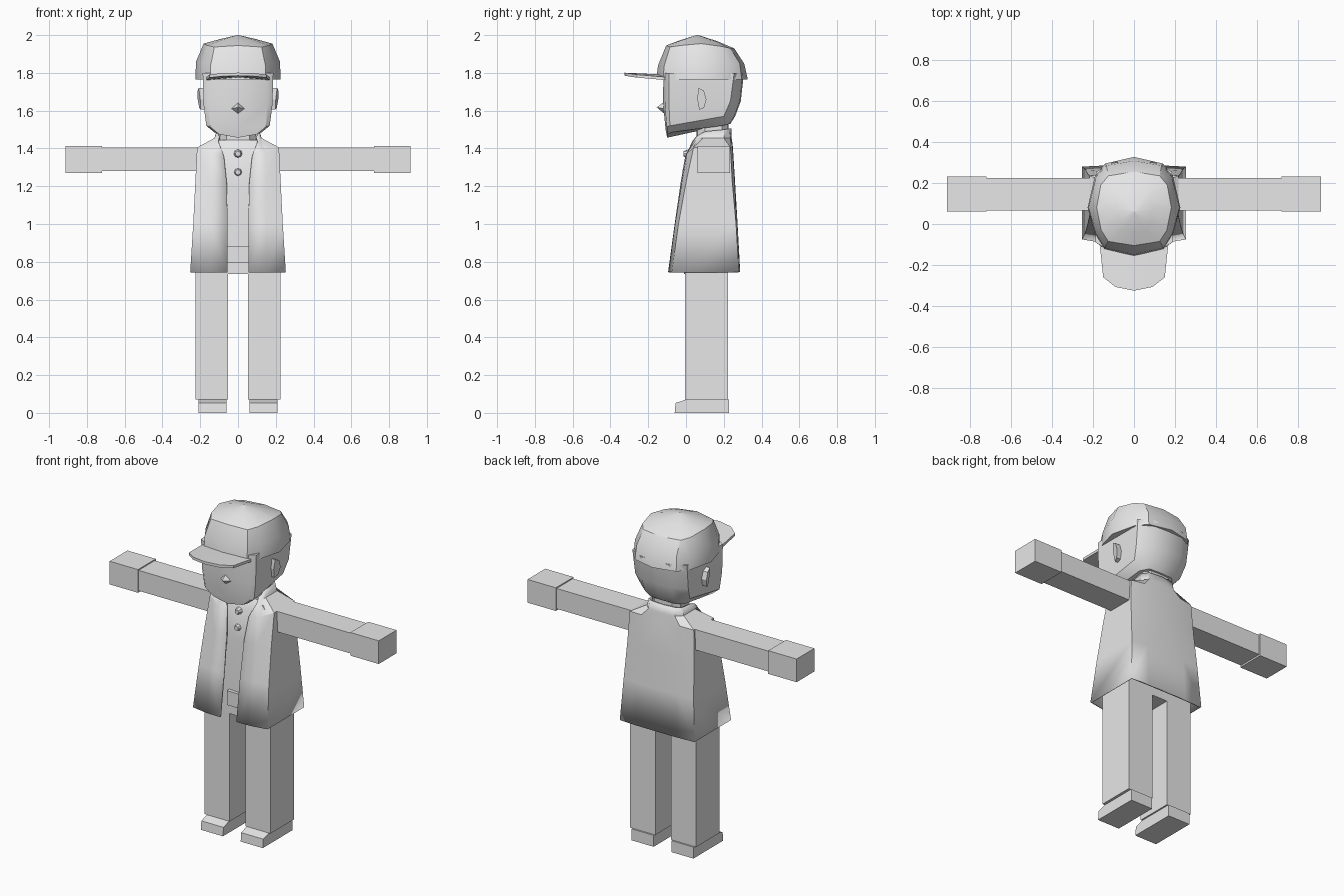
import bpy, bmesh, math
from mathutils import Matrix

grey = bpy.data.materials.new("plain grey")
grey.diffuse_color = (0.8, 0.8, 0.8, 1)


def make(name, verts, faces, mirror=False, smooth=None, thick=0):
    me = bpy.data.meshes.new(name)
    me.from_pydata(verts, [], faces)
    me.materials.append(grey)
    ob = bpy.data.objects.new(name, me)
    bpy.context.collection.objects.link(ob)
    if smooth:
        bpy.ops.object.select_all(action='DESELECT')
        ob.select_set(True)
        bpy.context.view_layer.objects.active = ob
        bpy.ops.object.shade_smooth_by_angle(angle=math.radians(smooth))
    if mirror:
        m = ob.modifiers.new("mirror", 'MIRROR')
        m.merge_threshold = 0.0005
    if thick:
        s = ob.modifiers.new("thickness", 'SOLIDIFY')
        s.thickness = thick
        s.offset = -1
    return ob


def loft(name, rows, bottom=True, top=True, **kw):
    """Half shell: rows go upward, columns run front -> right side -> back."""
    n = len(rows[0])
    verts = [p for r in rows for p in r]
    faces = [(r * n + c, r * n + c + 1, (r + 1) * n + c + 1, (r + 1) * n + c)
             for r in range(len(rows) - 1) for c in range(n - 1)]
    if bottom:
        faces.append(tuple(reversed(range(n))))
    if top:
        faces.append(tuple(range((len(rows) - 1) * n, len(rows) * n)))
    return make(name, verts, faces, mirror=True, **kw)


def flat(z, pts):
    return [(x, y, z) for x, y in pts]


def box(name, x0, x1, y0, y1, z0, z1, mirror=False):
    v = [(x, y, z) for z in (z0, z1) for x, y in ((x0, y0), (x1, y0), (x1, y1), (x0, y1))]
    f = [(3, 2, 1, 0), (4, 5, 6, 7), (0, 1, 5, 4), (1, 2, 6, 5), (2, 3, 7, 6), (3, 0, 4, 7)]
    return make(name, v, f, mirror=mirror)


# legs, shoes, arms, hands
box("legs", 0.053, 0.224, -0.005, 0.222, 0.072, 0.85, True)
shoe = [(-0.06, 0), (0.228, 0), (0.228, 0.07), (0.0, 0.07), (-0.055, 0.053)]
make("shoes", [(x, y, z) for x in (0.06, 0.21) for y, z in shoe],
     [(4, 3, 2, 1, 0), (5, 6, 7, 8, 9)] +
     [(i, (i + 1) % 5, 5 + (i + 1) % 5, 5 + i) for i in range(5)], mirror=True)
box("arms", 0.17, 0.73, 0.066, 0.224, 1.28, 1.405, True)
box("hands", 0.72, 0.912, 0.06, 0.232, 1.27, 1.412, True)

# torso, belt buckle, neck
loft("torso", [flat(0.735, [(0, -0.01), (0.2, -0.005), (0.2, 0.222), (0, 0.222)]),
               flat(1.2, [(0, -0.01), (0.19, 0.005), (0.19, 0.222), (0, 0.222)]),
               flat(1.39, [(0, 0.01), (0.18, 0.03), (0.18, 0.222), (0, 0.222)]),
               flat(1.445, [(0, 0.05), (0.1, 0.06), (0.1, 0.215), (0, 0.215)])], smooth=30)
box("buckle", -0.055, 0.055, -0.03, 0.0, 0.795, 0.883)
loft("neck", [flat(z, [(0, 0.055), (0.06, 0.06), (0.095, 0.1), (0.095, 0.19),
                       (0.06, 0.222), (0, 0.225)]) for z in (1.4, 1.56)], smooth=30)

# shirt buttons
for i, (z, y) in enumerate(((1.372, 0.0), (1.274, -0.006))):
    bm = bmesh.new()
    bmesh.ops.create_cone(bm, cap_ends=True, segments=8, radius1=0.023, radius2=0.014, depth=0.024,
                          matrix=Matrix.Translation((0, y, z)) @ Matrix.Rotation(math.pi / 2, 4, 'X'))
    me = bpy.data.meshes.new("button")
    bm.to_mesh(me)
    bm.free()
    me.materials.append(grey)
    bpy.context.collection.objects.link(bpy.data.objects.new(f"button_{i + 1}", me))

# open coat with sloping shoulders and a raised collar
loft("coat", [
    flat(0.745, [(0.055, -0.095), (0.15, -0.093), (0.253, -0.075), (0.253, 0.28), (0.13, 0.286), (0, 0.287)]),
    flat(1.0, [(0.055, -0.06), (0.15, -0.058), (0.237, -0.04), (0.237, 0.265), (0.13, 0.272), (0, 0.273)]),
    flat(1.22, [(0.06, -0.028), (0.145, -0.022), (0.226, 0.0), (0.226, 0.245), (0.13, 0.258), (0, 0.26)]),
    [(0.075, -0.004, 1.36), (0.145, 0.005, 1.375), (0.217, 0.04, 1.405),
     (0.217, 0.235, 1.405), (0.13, 0.246, 1.41), (0, 0.248, 1.41)],
    [(0.105, 0.035, 1.44), (0.115, 0.055, 1.45), (0.125, 0.09, 1.455),
     (0.125, 0.2, 1.455), (0.09, 0.235, 1.455), (0, 0.242, 1.455)],
    [(0.1, 0.055, 1.465), (0.108, 0.07, 1.475), (0.112, 0.1, 1.49),
     (0.112, 0.2, 1.5), (0.085, 0.23, 1.505), (0, 0.24, 1.505)],
], bottom=False, top=False, smooth=35, thick=0.01)

# head with bevelled face edges and a slanted jaw
loft("head", [
    [(0, -0.1, 1.457), (0.1, -0.097, 1.475), (0.125, -0.08, 1.485), (0.12, 0.19, 1.52), (0.08, 0.23, 1.53), (0, 0.235, 1.53)],
    [(0, -0.108, 1.5), (0.148, -0.102, 1.515), (0.168, -0.085, 1.52), (0.165, 0.2, 1.57), (0.1, 0.255, 1.57), (0, 0.26, 1.57)],
    [(0, -0.121, 1.63), (0.155, -0.112, 1.63), (0.182, -0.09, 1.63), (0.18, 0.235, 1.65), (0.1, 0.285, 1.65), (0, 0.29, 1.65)],
    flat(1.8, [(0, -0.12), (0.15, -0.112), (0.187, -0.09), (0.185, 0.255), (0.1, 0.302), (0, 0.307)]),
], smooth=32)

# nose and ears
make("nose", [(0, -0.155, 1.618), (-0.036, -0.115, 1.61), (0, -0.108, 1.578), (0.036, -0.115, 1.61), (0, -0.115, 1.647)],
     [(0, 1, 2), (0, 2, 3), (0, 3, 4), (0, 4, 1), (4, 3, 2, 1)])
ear = [(0.06, 1.66), (0.07, 1.605), (0.095, 1.615), (0.108, 1.66), (0.095, 1.705), (0.065, 1.72)]
make("ears", [(0.17, y, z) for y, z in ear] +
     [(0.2 + 0.28 * (y - 0.06) + 0.1 * (z - 1.66), y, z) for y, z in ear],
     [(5, 4, 3, 2, 1, 0), (6, 7, 8, 9, 10, 11)] +
     [(i, (i + 1) % 6, 6 + (i + 1) % 6, 6 + i) for i in range(6)], mirror=True)

# cap crown: faceted dome rising to a shallow peak
loft("cap_crown", [
    [(0, -0.158, 1.765), (0.145, -0.122, 1.765), (0.19, -0.05, 1.765), (0.226, 0.08, 1.765),
     (0.19, 0.235, 1.765), (0.14, 0.295, 1.765), (0, 0.327, 1.765)],
    [(0, -0.148, 1.84), (0.145, -0.115, 1.84), (0.187, -0.045, 1.85), (0.222, 0.08, 1.86),
     (0.185, 0.23, 1.85), (0.135, 0.285, 1.85), (0, 0.308, 1.85)],
    [(0, -0.105, 1.945), (0.125, -0.085, 1.937), (0.16, -0.03, 1.945), (0.182, 0.08, 1.955),
     (0.162, 0.19, 1.94), (0.125, 0.235, 1.93), (0, 0.255, 1.93)],
    [(0, -0.04, 1.97), (0.06, -0.03, 1.97), (0.08, 0.01, 1.976), (0.09, 0.07, 1.98),
     (0.08, 0.13, 1.973), (0.06, 0.155, 1.968), (0, 0.165, 1.968)],
    [(0, 0.055, 2.0), (0.004, 0.056, 2.0), (0.005, 0.058, 2.0), (0.005, 0.06, 2.0),
     (0.005, 0.062, 2.0), (0.004, 0.064, 2.0), (0, 0.065, 2.0)],
], smooth=32)

# cap brim, arched in the middle
brim = [(0, -0.325, 1.785), (0.09, -0.307, 1.782), (0.15, -0.26, 1.775), (0.166, -0.11, 1.762), (0, -0.11, 1.775)]
loft("cap_brim", [brim, [(x * 1.0, y, z + 0.016) for x, y, z in brim]], smooth=32)
